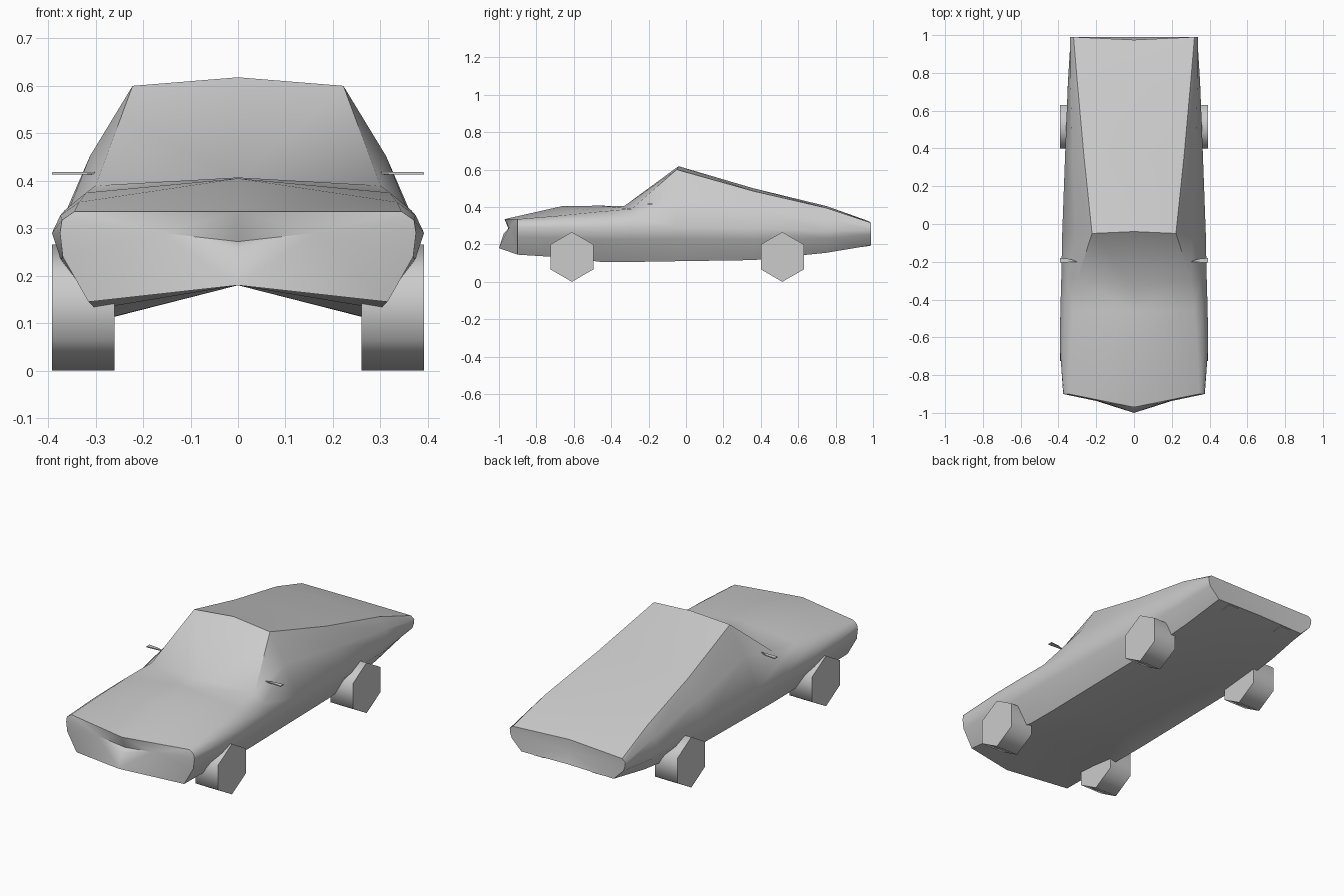
import bpy, bmesh
from math import radians
from mathutils import Matrix, Vector

default = bpy.data.objects.get("Cube")
if default:
    bpy.data.objects.remove(default)

grey = bpy.data.materials.new("plain grey")
grey.use_nodes = True
colour = (0.6, 0.6, 0.6, 1)
grey.diffuse_color = colour
grey.node_tree.nodes["Principled BSDF"].inputs["Base Color"].default_value = colour


def finish(name, bm, smooth_angle, mirror=True):
    """Turn a bmesh into a shaded object, mirrored across the car's centre."""
    bmesh.ops.recalc_face_normals(bm, faces=bm.faces)
    mesh = bpy.data.meshes.new(name)
    bm.to_mesh(mesh)
    bm.free()
    mesh.materials.append(grey)
    obj = bpy.data.objects.new(name, mesh)
    bpy.context.collection.objects.link(obj)
    bpy.ops.object.select_all(action='DESELECT')
    bpy.context.view_layer.objects.active = obj
    obj.select_set(True)
    if mirror:
        modifier = obj.modifiers.new("mirror", 'MIRROR')
        modifier.use_clip = True
        modifier.merge_threshold = 0.0005
        bpy.ops.object.modifier_apply(modifier=modifier.name)
    bpy.ops.object.shade_smooth_by_angle(angle=radians(smooth_angle))
    return obj


# Body stations from nose to tail; each line below runs along the body
station_y = [-.90, -.66, -.46, -.29, -.05, .36, .75, .99]
centre_shift = [-.07, 0, 0, -.04, .01, 0, 0, -.015]
crown_z = [.335, .405, .407, .405, .618, .50, .405, .325]
edge_line = [(.345, .335), (.335, .355), (.32, .375), (.30, .39),
             (.222, .60), (.265, .485), (.30, .395), (.32, .315)]
flank_line = [(.375, .29), (.392, .29), (.39, .29), (.385, .295),
              (.38, .295), (.365, .285), (.35, .27), (.335, .275)]
sill_line = [(.315, .145), (.30, .13), (.29, .107), (.29, .106),
             (.29, .11), (.29, .116), (.28, .155), (.27, .195)]
keel_z = .18


def section(i):
    """Half cross-section from crown to keel."""
    y, yc = station_y[i], station_y[i] + centre_shift[i]
    edge, flank, sill = (Vector((p[i][0], y, p[i][1]))
                         for p in (edge_line, flank_line, sill_line))
    outward = Vector((.018, 0, .008))
    belt = edge.lerp(flank, .5) + outward * .6
    lower = flank.lerp(sill, .4) + outward
    nose_drop = -.1 if i == 0 else 0
    last = len(station_y) - 1
    keel = Vector((0, y + nose_drop, keel_z if i < last else .2))
    return [Vector((0, yc, crown_z[i])), edge, belt, flank, lower, sill, keel]


body = bmesh.new()
rings = [[body.verts.new(p) for p in section(i)] for i in range(len(station_y))]
for front, back in zip(rings, rings[1:]):
    for j in range(len(front) - 1):
        body.faces.new((front[j], front[j + 1], back[j + 1], back[j]))

# Nose with a pointed lip in the middle
nose = rings[0]
lip_end = body.verts.new((.16, -.945, .29))
lip_top = body.verts.new((0, -.945, .272))
lip_low = body.verts.new((0, -.975, .257))
for a, b in zip(nose, nose[1:]):
    body.faces.new((lip_end, a, b))
for a, b in ((nose[0], lip_top), (lip_top, lip_low), (lip_low, nose[-1])):
    body.faces.new((lip_end, a, b))

# Slightly hollow tail panel
tail = rings[-1]
tail_mid = body.verts.new((0, .975, .26))
for a, b in zip(tail, tail[1:]):
    body.faces.new((tail_mid, a, b))
finish("body", body, 48)


# Six-sided wheels
def wheel(name, x, y):
    bm = bmesh.new()
    turn = Matrix.Rotation(radians(90), 4, 'Y') @ Matrix.Rotation(radians(30), 4, 'Z')
    bmesh.ops.create_cone(bm, cap_ends=True, segments=6, radius1=.133, radius2=.133,
                          depth=.132, matrix=Matrix.Translation((x, y, .133)) @ turn)
    finish(name, bm, 65, mirror=False)


for side, x in (("left", .326), ("right", -.326)):
    wheel("front_wheel_" + side, x, -.61)
    wheel("rear_wheel_" + side, x, .515)


# Thin tapered door mirrors
def plate(name, outline, thickness):
    bm = bmesh.new()
    face = bm.faces.new([bm.verts.new(p) for p in outline])
    extruded = bmesh.ops.extrude_face_region(bm, geom=[face])["geom"]
    moved = [v for v in extruded if isinstance(v, bmesh.types.BMVert)]
    bmesh.ops.translate(bm, verts=moved, vec=(0, 0, thickness))
    return finish(name, bm, 30)


plate("door_mirrors", [(.30, -.20, .414), (.392, -.205, .413),
                       (.392, -.18, .413), (.34, -.185, .413)], .005)

# Short exhaust outlets under the tail
plate("exhaust_outlets", [(.14, .93, .185), (.20, .93, .185),
                          (.20, .985, .192), (.14, .985, .192)], .018)
